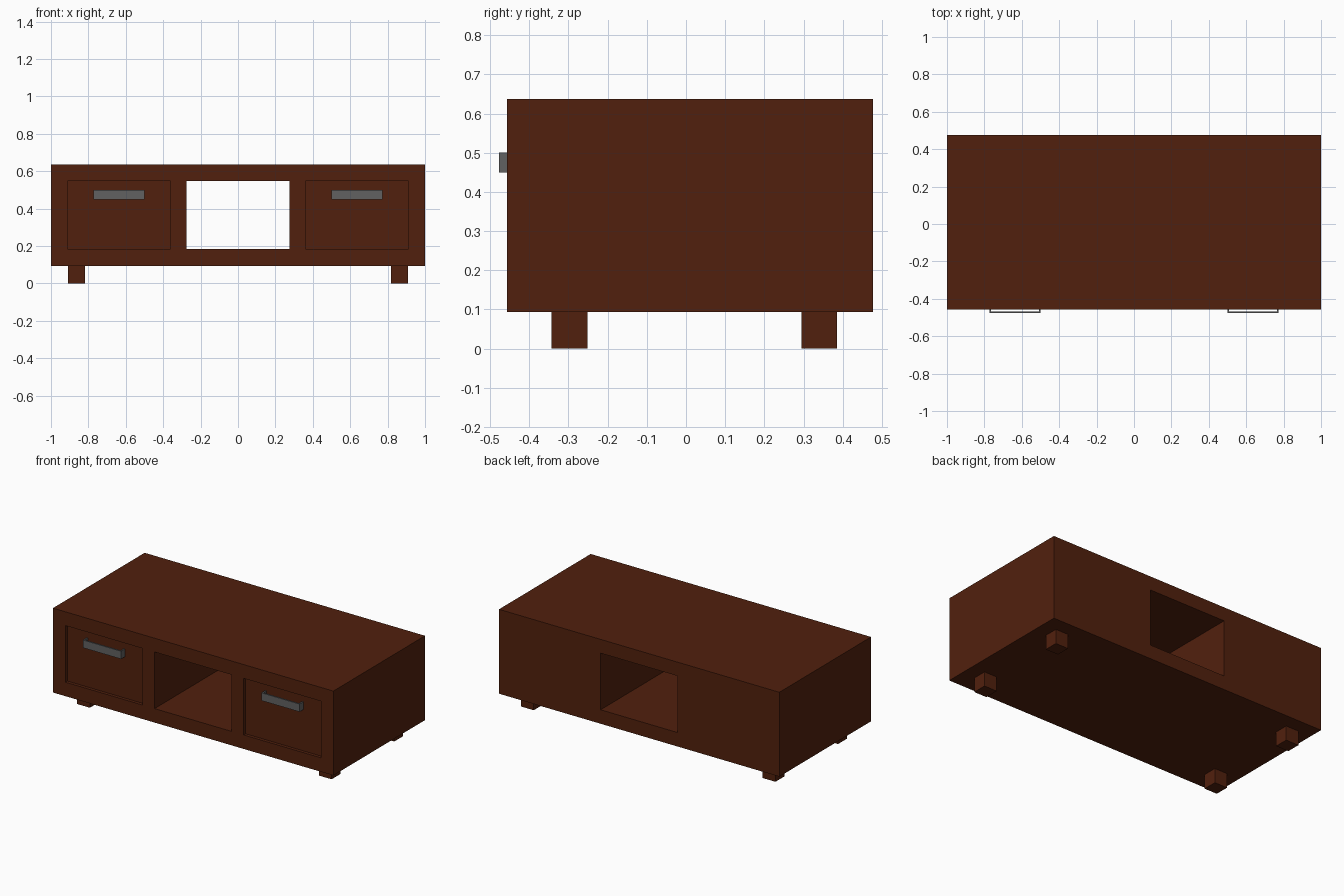
import bpy, bmesh

if "Cube" in bpy.data.objects:
    bpy.data.objects.remove(bpy.data.objects["Cube"])

def material(name, rgb):
    m = bpy.data.materials.new(name)
    m.diffuse_color = (*rgb, 1)
    m.use_nodes = True
    m.node_tree.nodes["Principled BSDF"].inputs["Base Color"].default_value = m.diffuse_color
    return m

wood = material("dark_brown_wood", (0.083, 0.0145, 0.004))
metal = material("grey_metal", (0.12, 0.12, 0.12))

def box(name, x, y, z, mat):
    """Box from (min, max) pairs along each axis."""
    bm = bmesh.new()
    bmesh.ops.create_cube(bm, size=1)
    for v in bm.verts:
        v.co = [r[0] if c < 0 else r[1] for c, r in zip(v.co, (x, y, z))]
    me = bpy.data.meshes.new(name)
    bm.to_mesh(me)
    bm.free()
    me.materials.append(mat)
    ob = bpy.data.objects.new(name, me)
    bpy.context.collection.objects.link(ob)
    return ob

def cut(target, cutter):
    mod = target.modifiers.new("cut", 'BOOLEAN')
    mod.operation = 'DIFFERENCE'
    mod.solver = 'EXACT'
    mod.object = cutter
    bpy.context.view_layer.objects.active = target
    bpy.ops.object.modifier_apply(modifier=mod.name)
    bpy.data.objects.remove(cutter)

def span(side, a, b):
    """Mirror an x range to the given side."""
    return tuple(sorted((side * a, side * b)))

FRONT, BACK = -0.457, 0.477
FACE = FRONT + 0.02              # recessed drawer face
OPEN_Z = (0.183, 0.548)

# cabinet body with a shelf opening running front to back
cabinet = box("cabinet", (-1, 1), (FRONT, BACK), (0.093, 0.637), wood)
cut(cabinet, box("shelf_cutter", (-0.275, 0.275), (-1, 1), OPEN_Z, wood))

for side, label in ((-1, "left"), (1, "right")):
    # drawer pocket and its recessed front
    drawer_x = span(side, 0.36, 0.912)
    cut(cabinet, box("pocket_cutter", drawer_x, (-1, FACE + 0.03), OPEN_Z, wood))
    box(label + "_drawer_front", drawer_x, (FACE, FACE + 0.03), OPEN_Z, wood)

    # bracket handle: a bar with open space behind it
    handle = box(label + "_handle", span(side, 0.5, 0.773), (-0.477, FACE), (0.45, 0.5), metal)
    cut(handle, box("handle_cutter", span(side, 0.509, 0.764), (-0.468, 0), (0.4, 0.6), metal))

    # short square feet
    for place, y in (("front", (-0.343, -0.252)), ("back", (0.295, 0.385))):
        box(f"{label}_{place}_foot", span(side, 0.817, 0.908), y, (0, 0.093), wood)
